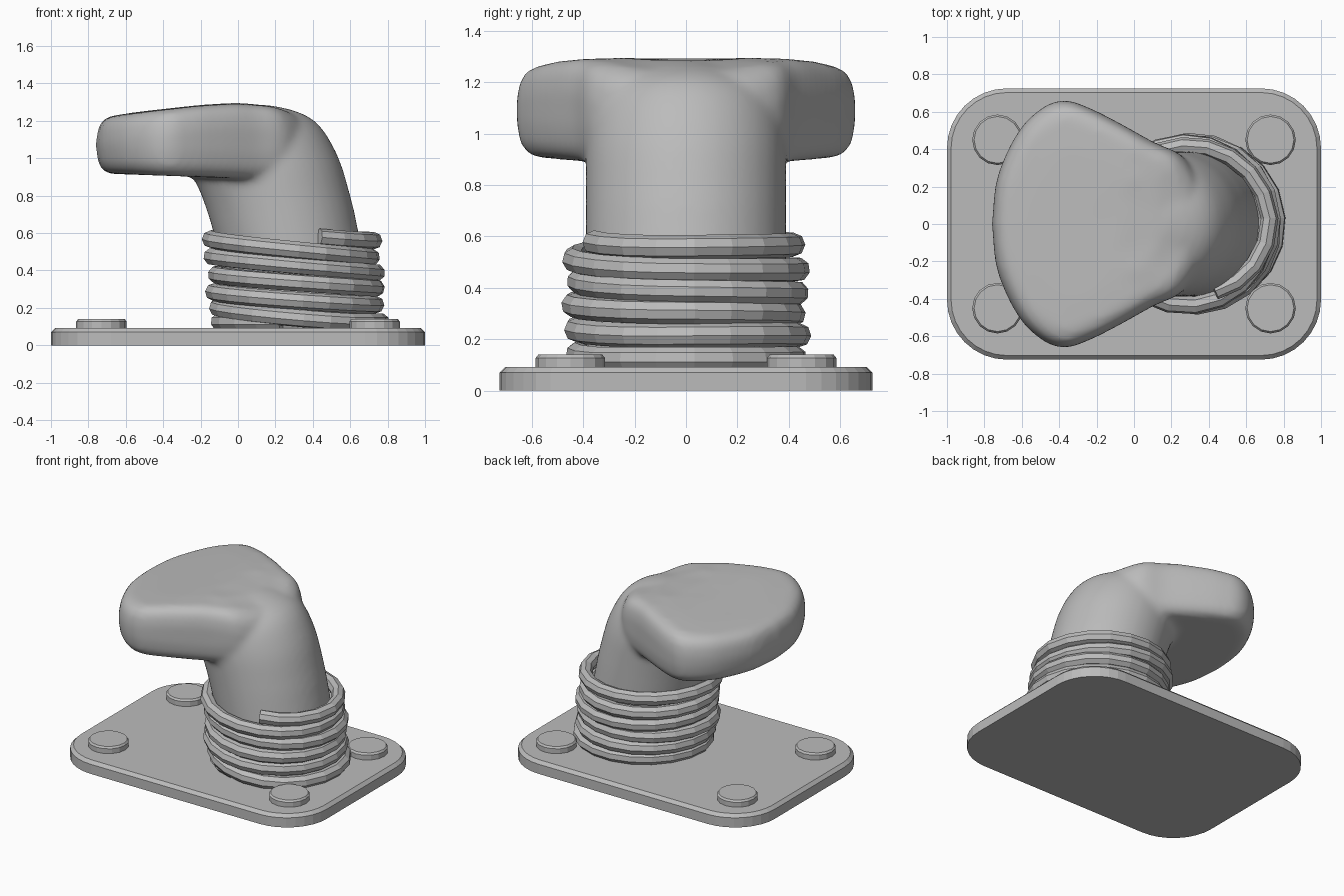
import bpy, bmesh, math
from mathutils import Vector

cube = bpy.data.objects.get("Cube")
if cube:
    bpy.data.objects.remove(cube)

grey = bpy.data.materials.new("painted_grey")
grey.use_nodes = True
GREY = (0.5, 0.5, 0.5, 1)
grey.diffuse_color = GREY
grey.node_tree.nodes["Principled BSDF"].inputs["Base Color"].default_value = GREY


def add_object(name, bm):
    bmesh.ops.recalc_face_normals(bm, faces=bm.faces)
    mesh = bpy.data.meshes.new(name)
    bm.to_mesh(mesh)
    bm.free()
    ob = bpy.data.objects.new(name, mesh)
    mesh.materials.append(grey)
    bpy.context.collection.objects.link(ob)
    return ob


def loft(bm, rings):
    """Skin closed rings of equal length and cap both ends."""
    loops = [[bm.verts.new(p) for p in ring] for ring in rings]
    n = len(loops[0])
    for a, b in zip(loops, loops[1:]):
        for i in range(n):
            j = (i + 1) % n
            bm.faces.new((a[i], a[j], b[j], b[i]))
    bm.faces.new(loops[0])
    bm.faces.new(loops[-1])


def interpolate(table, x):
    """Smooth lookup in a table of (x, value)."""
    if x <= table[0][0]:
        return table[0][1]
    for (x0, v0), (x1, v1) in zip(table, table[1:]):
        if x <= x1:
            return v0 + (v1 - v0) * (x - x0) / (x1 - x0)
    return table[-1][1]


def spline(points, steps=6):
    """Catmull-Rom curve through open points."""
    pts = [Vector(p) for p in points]
    pts = [2 * pts[0] - pts[1]] + pts + [2 * pts[-1] - pts[-2]]
    out = []
    for a, b, c, d in zip(pts, pts[1:], pts[2:], pts[3:]):
        for k in range(steps):
            t = k / steps
            out.append(0.5 * (2 * b + (c - a) * t + (2 * a - 5 * b + 4 * c - d) * t ** 2
                              + (3 * b - a - 3 * c + d) * t ** 3))
    return out + [pts[-2]]


# Base plate: rounded rectangle with a chamfered top edge
def rounded_rectangle(hx, hy, r, z, steps=8):
    ring = []
    for quarter, (sx, sy) in enumerate(((1, 1), (-1, 1), (-1, -1), (1, -1))):
        for k in range(steps + 1):
            a = (quarter + k / steps) * math.pi / 2
            ring.append((sx * (hx - r) + r * math.cos(a), sy * (hy - r) + r * math.sin(a), z))
    return ring


bm = bmesh.new()
loft(bm, [rounded_rectangle(1, 0.725, 0.32, 0), rounded_rectangle(1, 0.725, 0.32, 0.07),
          rounded_rectangle(0.978, 0.703, 0.298, 0.092)])
add_object("base_plate", bm)

# Four bolt heads
for side, sx in (("left", 1), ("right", -1)):
    for end, sy in (("front", -1), ("back", 1)):
        bm = bmesh.new()
        loft(bm, [[(sx * 0.73 + r * math.cos(k * math.tau / 16),
                    sy * 0.45 + r * math.sin(k * math.tau / 16), z) for k in range(16)]
                  for r, z in ((0.135, 0.08), (0.135, 0.127), (0.125, 0.14))])
        add_object(f"bolt_{end}_{side}", bm)

# Leaning post that bends over: inner x, z, outer x, z, half width
bm = bmesh.new()
sections = [(0.02, 0.08, 0.74, 0.08, 0.39), (-0.13, 0.6, 0.645, 0.6, 0.39),
            (-0.18, 0.76, 0.60, 0.80, 0.39), (-0.23, 0.88, 0.53, 1.02, 0.39),
            (-0.26, 0.93, 0.41, 1.20, 0.38), (-0.28, 0.95, 0.22, 1.275, 0.36),
            (-0.32, 0.95, 0.0, 1.29, 0.34)]
rings = []
for xi, zi, xo, zo, w in [tuple(s) for s in spline(sections, 4)]:
    ring = []
    for k in range(40):
        a = k * math.tau / 40
        f = 0.5 + 0.5 * math.cos(a)
        ring.append((xi + (xo - xi) * f, w * math.sin(a), zi + (zo - zi) * f))
    rings.append(ring)
loft(bm, rings)

# Flared head: half outline mirrored, skinned in shrinking layers
half = spline([(-0.76, 0), (-0.73, 0.25), (-0.62, 0.49), (-0.49, 0.62), (-0.37, 0.66),
               (-0.24, 0.62), (-0.08, 0.54), (0.1, 0.44), (0.26, 0.36), (0.36, 0.2), (0.39, 0)])
outline = half + [Vector((p.x, -p.y)) for p in half[-2:0:-1]]
top = [(-0.76, 1.22), (-0.5, 1.252), (-0.2, 1.285), (0, 1.297), (0.2, 1.28), (0.4, 1.21)]
bottom = [(-0.76, 0.92), (-0.2, 0.9), (0.1, 0.885), (0.4, 0.92)]
layers = [(0.02, 0, 0), (0.3, 0, 0), (0.6, 0, 0), (0.85, 0, 0), (0.93, 0, 0.015),
          (0.98, 0, 0.06), (1, 0, 0.14), (1, 1, 0.13), (0.98, 1, 0.065), (0.94, 1, 0.025),
          (0.86, 1, 0.005), (0.6, 1, 0), (0.3, 1, 0), (0.02, 1, 0)]
rings = []
for scale, upper, inset in layers:
    ring = []
    for p in outline:
        x, y = -0.25 + (p.x + 0.25) * scale, p.y * scale
        z = interpolate(top, x) - inset if upper else interpolate(bottom, x) + inset
        ring.append((x, y, z))
    rings.append(ring)
loft(bm, rings)
post = add_object("post_and_head", bm)

# Fuse post and head into one soft casting
bpy.context.view_layer.objects.active = post
post.select_set(True)
fuse = post.modifiers.new("fuse", "REMESH")
fuse.mode = "VOXEL"
fuse.voxel_size = 0.02
fuse.use_smooth_shade = True
soften = post.modifiers.new("soften", "SMOOTH")
soften.factor = 0.5
soften.iterations = 10
for name in ("fuse", "soften"):
    bpy.ops.object.modifier_apply(modifier=name)
bpy.ops.object.shade_smooth()

# Rope: coils that step down across the front, both ends tucked in
TURNS, PER_TURN = 5.9, 20
count = int(TURNS * PER_TURN)
points = []
for i in range(count + 1):
    turn = i / PER_TURN
    angle = math.radians(292) + turn * math.tau
    u = (turn + 292 / 360 - 0.42) % 1
    whole = math.floor(turn + 292 / 360 - 0.42)
    step = min(1, u / 0.55)
    step = step * step * (3 - 2 * step)
    z = 0.655 - 0.089 * (whole + step) + 0.008 * math.sin(angle * 0.83)
    tuck = max(0, 1 - i / 4, 1 - (count - i) / 4)
    r = 0.43 + 0.012 * math.sin(angle * 1.37) - 0.05 * tuck
    lean = 0.325 - 0.08 * (z - 0.1)
    points.append((lean + r * math.cos(angle), r * math.sin(angle), max(z, 0.125)))

curve = bpy.data.curves.new("rope", "CURVE")
curve.dimensions = "3D"
curve.bevel_depth = 0.047
curve.bevel_resolution = 2
curve.use_fill_caps = True
strand = curve.splines.new("POLY")
strand.points.add(len(points) - 1)
for sp, p in zip(strand.points, points):
    sp.co = (*p, 1)
strand.use_smooth = False
curve.materials.append(grey)
rope = bpy.data.objects.new("rope", curve)
bpy.context.collection.objects.link(rope)
bpy.ops.object.select_all(action="DESELECT")
rope.select_set(True)
bpy.context.view_layer.objects.active = rope
bpy.ops.object.convert(target="MESH")
